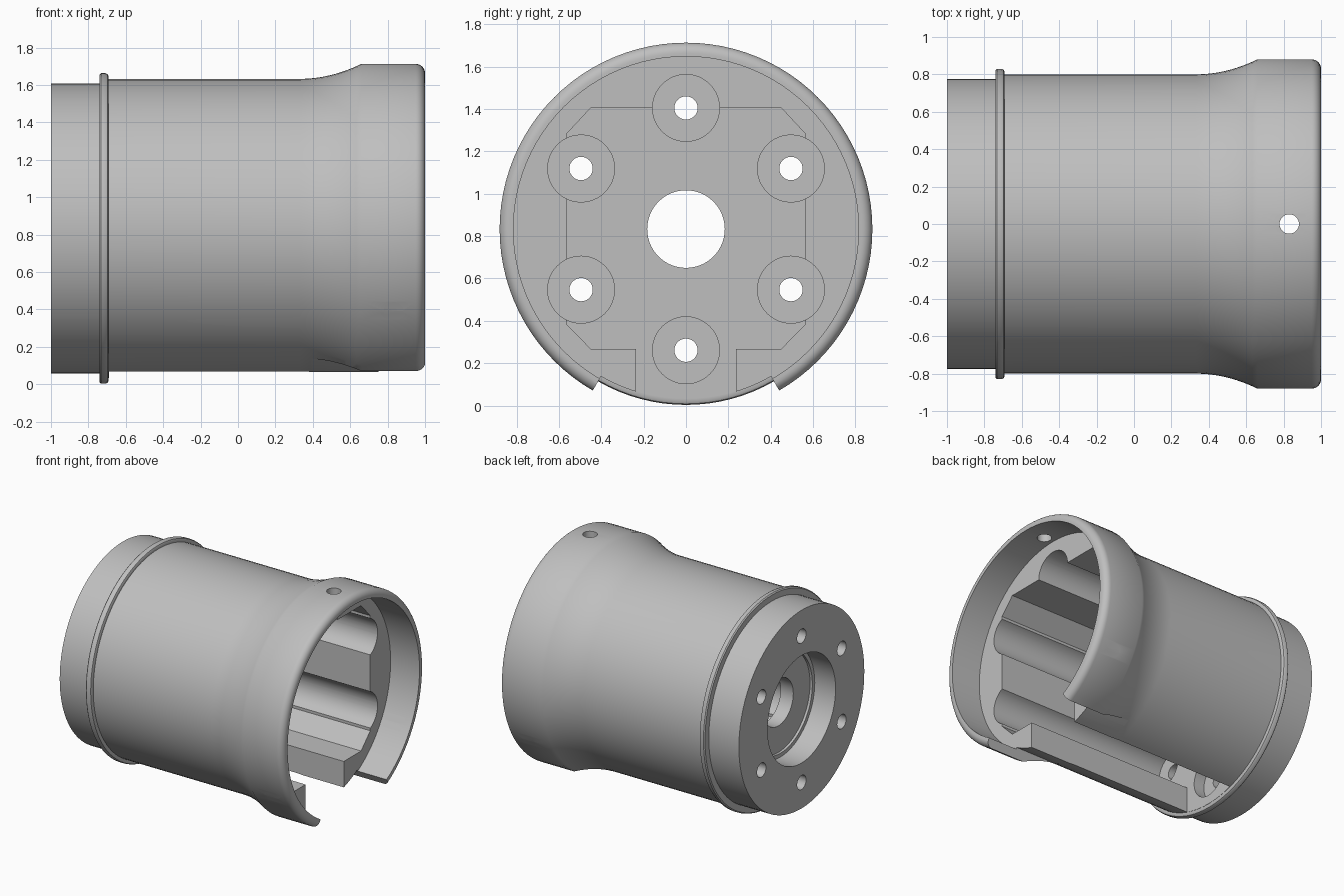
import bpy, bmesh, math
from mathutils import Matrix, Vector

cube = bpy.data.objects.get("Cube")
if cube:
    bpy.data.objects.remove(cube, do_unlink=True)

CZ = 0.833          # height of the housing axis
BODY_R = 0.80
LIP_FLOOR = 0.75    # x of the face inside the flared lip
CAVITY_FLOOR = -0.69

grey = bpy.data.materials.new("plain grey")
grey.use_nodes = True
colour = (0.52, 0.52, 0.52, 1)
grey.diffuse_color = colour
grey.node_tree.nodes["Principled BSDF"].inputs["Base Color"].default_value = colour


def make_object(name, bm):
    bmesh.ops.recalc_face_normals(bm, faces=bm.faces[:])
    mesh = bpy.data.meshes.new(name)
    bm.to_mesh(mesh)
    bm.free()
    mesh.materials.append(grey)
    obj = bpy.data.objects.new(name, mesh)
    bpy.context.collection.objects.link(obj)
    return obj


def lathe(name, profile, steps=96):
    """Revolve a closed (x, radius) outline around the housing axis."""
    bm = bmesh.new()
    rings = []
    for i in range(steps):
        a = math.tau * i / steps
        rings.append([bm.verts.new((x, r * math.sin(a), CZ + r * math.cos(a)))
                      for x, r in profile])
    n = len(profile)
    for i in range(steps):
        a, b = rings[i], rings[(i + 1) % steps]
        for j in range(n):
            k = (j + 1) % n
            bm.faces.new((a[j], a[k], b[k], b[j]))
    return make_object(name, bm)


def prism(name, outline, x0, x1, matrix=None):
    """Extrude a (y, z) outline, measured from the axis, along x."""
    bm = bmesh.new()
    face = bm.faces.new([bm.verts.new((x0, y, z)) for y, z in outline])
    ext = bmesh.ops.extrude_face_region(bm, geom=[face])
    moved = [v for v in ext["geom"] if isinstance(v, bmesh.types.BMVert)]
    bmesh.ops.translate(bm, verts=moved, vec=(x1 - x0, 0, 0))
    if matrix:
        bm.transform(matrix)
    bm.transform(Matrix.Translation((0, 0, CZ)))
    return make_object(name, bm)


def arc(radius, start, end, steps, cy=0, cz=0):
    """Points on an arc, with angles measured in degrees from straight up."""
    angles = [math.radians(start + (end - start) * i / steps) for i in range(steps + 1)]
    return [(cy + radius * math.sin(a), cz + radius * math.cos(a)) for a in angles]


def circle(radius, cy=0, cz=0, steps=48):
    return arc(radius, 0, 360, steps, cy, cz)[:-1]


# Housing outline: back recess, spigot, collar, barrel, flare and rounded lip
flare = [(0.33 + 0.33 * t / 12, BODY_R + 0.08 * (t / 12) ** 2) for t in range(13)]
lip_round = [(x, r) for x, r in arc(0.05, 0, 90, 8, 0.95, 0.83)]
profile = [(LIP_FLOOR, 0.183), (-0.8, 0.183), (-0.8, 0.39), (-0.82, 0.39),
           (-0.82, 0.42), (-1, 0.42), (-1, 0.775), (-0.74, 0.775),
           (-0.74, 0.822), (-0.732, 0.83), (-0.708, 0.83), (-0.697, 0.825),
           (-0.692, 0.815), (-0.692, BODY_R)]
profile += flare + lip_round + [(1, 0.815), (LIP_FLOOR, 0.815)]
housing = lathe("housing", profile)

cutters = []

# Chamfered cavity that opens through a slot along the underside
half = [(0.45, 0.572), (0.563, 0.45), (0.563, -0.45), (0.45, -0.565),
        (0.236, -0.565), (0.236, -1)]
cavity = half + [(-y, z) for y, z in reversed(half)]
cutters.append(prism("cavity_cutter", cavity, CAVITY_FLOOR, 1.1))

# Bolt channels with through holes in the end wall
for i in range(6):
    a = math.tau * i / 6
    y, z = 0.572 * math.sin(a), 0.572 * math.cos(a)
    cutters.append(prism("channel_cutter", circle(0.158, y, z), -0.78, 0.9))
    cutters.append(prism("bolt_hole_cutter", circle(0.055, y, z, 32), -1.1, -0.7))

# Gap in the underside of the flared lip
gap = arc(BODY_R + 0.003, 150, 210, 32) + arc(1.1, 210, 150, 16)
cutters.append(prism("lip_gap_cutter", gap, 0.35, 1.1))

# Three radial screw holes in the lip
for i in range(3):
    turn = (Matrix.Translation((0.83, 0, 0)) @ Matrix.Rotation(math.tau * i / 3, 4, 'X')
            @ Matrix.Rotation(-math.pi / 2, 4, 'Y'))
    cutters.append(prism("lip_hole_cutter", circle(0.052, steps=32), 0.7, 1.0, turn))

# Cut everything out of the housing
bpy.context.view_layer.objects.active = housing
for cutter in cutters:
    cutter.hide_render = True
    mod = housing.modifiers.new("cut", 'BOOLEAN')
    mod.operation = 'DIFFERENCE'
    mod.solver = 'EXACT'
    mod.object = cutter
    bpy.ops.object.modifier_apply(modifier=mod.name)
    bpy.data.objects.remove(cutter, do_unlink=True)

for obj in bpy.context.selected_objects:
    obj.select_set(False)
housing.select_set(True)
bpy.ops.object.shade_smooth_by_angle(angle=math.radians(30))
